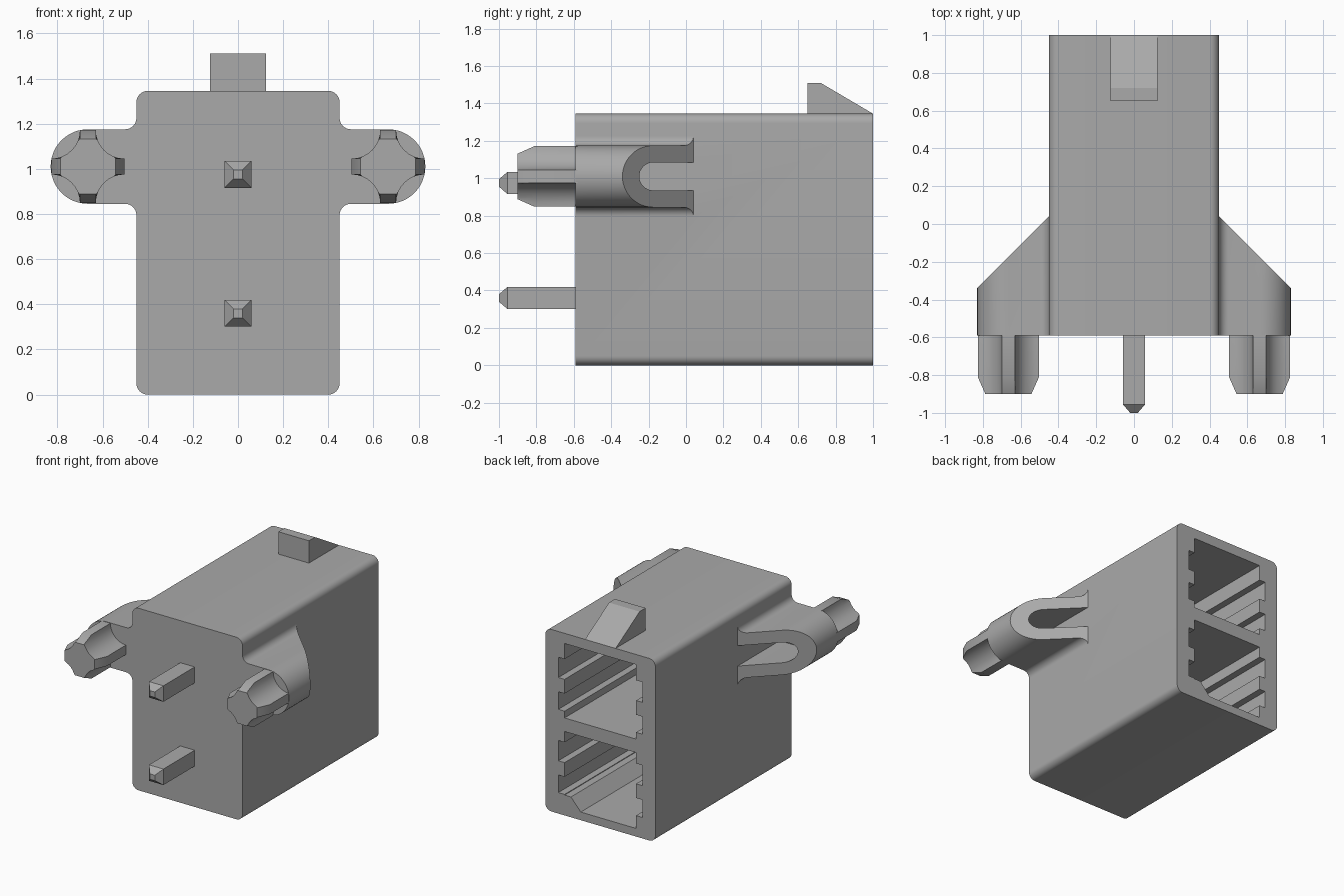
import bpy, bmesh, math

if "Cube" in bpy.data.objects:
    bpy.data.objects.remove(bpy.data.objects["Cube"])

grey = bpy.data.materials.new("plain_grey")
grey.diffuse_color = (0.40, 0.40, 0.40, 1)
grey.use_nodes = True
grey.node_tree.nodes["Principled BSDF"].inputs["Base Color"].default_value = grey.diffuse_color


def arc(cx, cz, r, a0, a1, n=8):
    """Points on an arc in the x-z plane, angles in degrees."""
    return [(cx + r * math.cos(math.radians(a0 + (a1 - a0) * i / n)),
             cz + r * math.sin(math.radians(a0 + (a1 - a0) * i / n))) for i in range(n + 1)]


def loft(name, loops):
    """Solid skinned through 3D loops of equal length, capped at both ends."""
    bm = bmesh.new()
    rings = [[bm.verts.new(p) for p in loop] for loop in loops]
    for a, b in zip(rings, rings[1:]):
        for i in range(len(a)):
            j = (i + 1) % len(a)
            bm.faces.new((a[i], a[j], b[j], b[i]))
    bm.faces.new(rings[0])
    bm.faces.new(rings[-1])
    bmesh.ops.recalc_face_normals(bm, faces=bm.faces)
    me = bpy.data.meshes.new(name)
    bm.to_mesh(me)
    bm.free()
    me.materials.append(grey)
    ob = bpy.data.objects.new(name, me)
    bpy.context.collection.objects.link(ob)
    return ob


def prism(name, pts, y0, y1):
    return loft(name, [[(x, y, z) for x, z in pts] for y in (y0, y1)])


def boolean(ob, other, op):
    """Apply a boolean and discard the second object."""
    m = ob.modifiers.new("bool", 'BOOLEAN')
    m.operation, m.object, m.solver = op, other, 'EXACT'
    bpy.context.view_layer.objects.active = ob
    bpy.ops.object.modifier_apply(modifier=m.name)
    bpy.data.objects.remove(other)


# housing: rounded box
W, H, R, FRONT = 0.45, 1.345, 0.05, -0.59
outline = (arc(W - R, H - R, R, 90, 0) + arc(W - R, R, R, 0, -90)
           + arc(R - W, R, R, 270, 180) + arc(R - W, H - R, R, 180, 90))
housing = prism("housing", outline, FRONT, 1.0)

# mounting ears with sloped backs and rounded slots
EX, EZ, ER = 0.665, 1.01, 0.165
ear_pts = ([(0.42, EZ + ER + R)] + arc(EX - ER, EZ + ER + R, R, 180, 270)
           + arc(EX, EZ, ER, 90, -90, 24)
           + arc(EX - ER, EZ - ER - R, R, 90, 180) + [(0.42, EZ - ER - R)])
slot_pts = [(0.3, EZ + 0.075)] + arc(EX, EZ, 0.075, 90, -90, 16) + [(0.3, EZ - 0.075)]
for s in (-1, 1):
    ear = loft("ear", [[(s * x, FRONT, z) for x, z in ear_pts],
                       [(s * x, 0.49 - x, z) for x, z in ear_pts]])
    boolean(ear, prism("slot_cutter", [(s * x, z) for x, z in slot_pts], -0.45, 0.4), 'DIFFERENCE')
    boolean(housing, ear, 'UNION')

# two ribbed sockets opening at the back; the lower one has a keyed corner
IN, OUT, DEPTH = 0.292, 0.343, -0.4


def socket(name, zc, top, bottom, keyed):
    side = [(IN, top)]
    for hi, lo in ((0.18, 0.03), (-0.075, -0.205)):
        side += [(IN, zc + hi), (OUT, zc + hi), (OUT, zc + lo), (IN, zc + lo)]
    right = side + ([(IN, bottom + 0.09), (0.24, bottom + 0.09), (0.16, bottom)]
                    if keyed else [(IN, bottom)])
    left = [(-x, z) for x, z in reversed(side + [(IN, bottom)])]
    return prism(name, right + left, DEPTH, 1.1)


boolean(housing, socket("upper_cutter", 0.975, 1.27, 0.72, False), 'DIFFERENCE')
boolean(housing, socket("lower_cutter", 0.36, 0.62, 0.06, True), 'DIFFERENCE')

# latch wedge on top
latch_pts = [(0.65, 1.335), (0.65, 1.51), (0.72, 1.51), (1.0, H), (1.0, 1.335)]
loft("latch_wedge", [[(x, y, z) for y, z in latch_pts] for x in (-0.125, 0.125)])

# fluted pegs with tapered tips
P, F = 0.162, 0.127
flute = []
for k in range(4):
    c, n = math.cos(k * math.pi / 2), math.sin(k * math.pi / 2)
    flute += [(x * c - z * n, x * n + z * c) for x, z in arc(P, P, F, 270, 180)]


def clamp(v):
    return max(-0.122, min(0.122, v))


for s, side in ((-1, "left"), (1, "right")):
    cx = s * EX
    loft(side + "_peg", [[(cx + clamp(x), -0.90, EZ + clamp(z)) for x, z in flute],
                         [(cx + x, -0.81, EZ + z) for x, z in flute],
                         [(cx + x, FRONT + 0.01, EZ + z) for x, z in flute]])

# square contact pins with pointed ends
for zc, level in ((0.975, "upper"), (0.36, "lower")):
    loft(level + "_pin", [[(a * r, y, zc + b * r) for a, b in ((-1, -1), (1, -1), (1, 1), (-1, 1))]
                          for y, r in ((-1.0, 0.02), (-0.955, 0.059), (0.3, 0.059))])

# smooth rounded surfaces, keep hard edges
for ob in bpy.context.collection.objects:
    ob.select_set(True)
bpy.ops.object.shade_smooth_by_angle(angle=math.radians(30))
